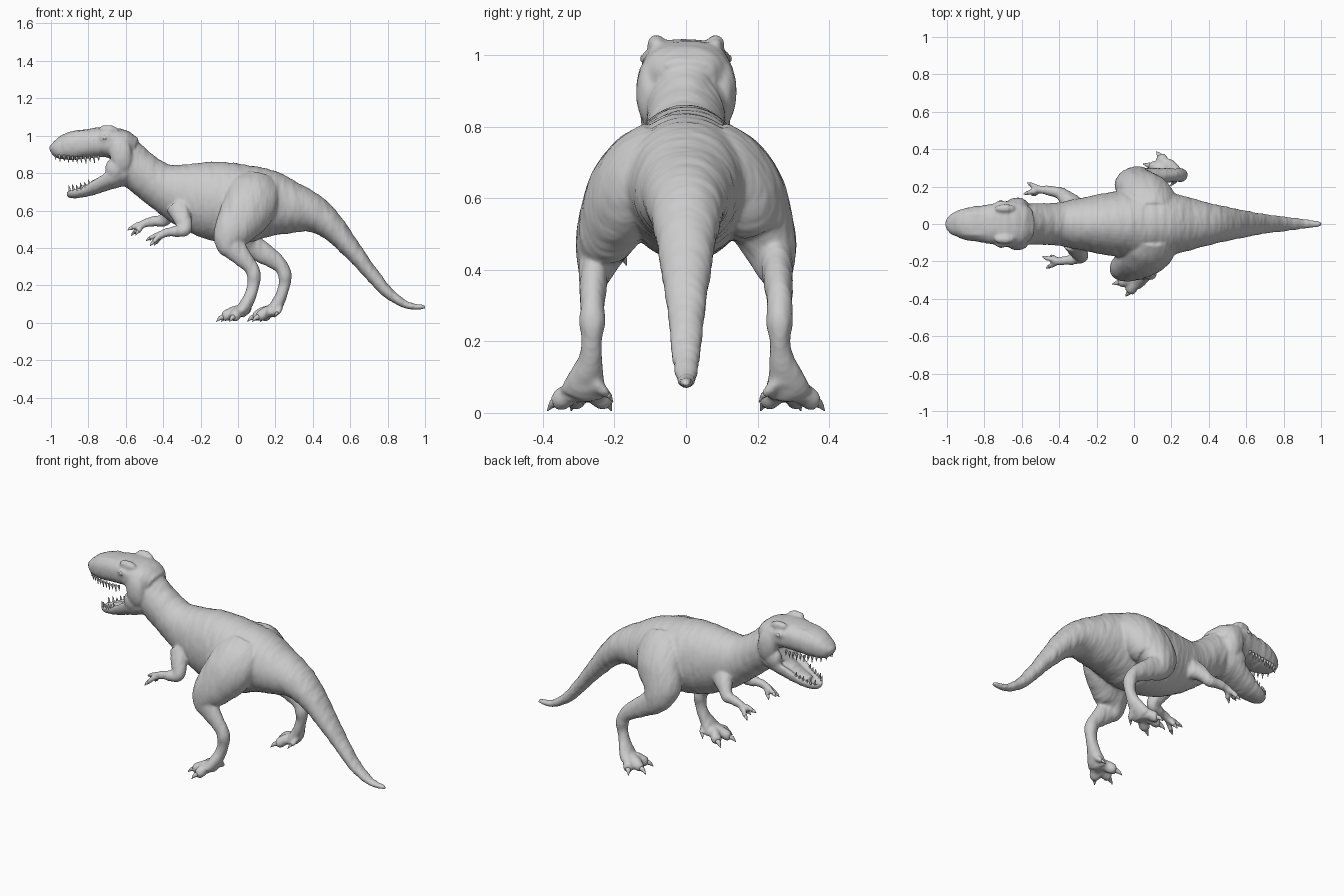
import bpy, bmesh, math
from mathutils import Vector, Matrix

if "Cube" in bpy.data.objects:
    bpy.data.objects.remove(bpy.data.objects["Cube"])


def spline(pts, steps):
    """Catmull-Rom interpolation through station tuples."""
    out = []
    n = len(pts)
    for i in range(n - 1):
        p0, p1, p2, p3 = (pts[max(i - 1, 0)], pts[i], pts[i + 1], pts[min(i + 2, n - 1)])
        for k in range(steps):
            t = k / steps
            out.append([0.5 * (2 * b + (c - a) * t + (2 * a - 5 * b + 4 * c - d) * t * t
                               + (3 * b - a - 3 * c + d) * t ** 3)
                        for a, b, c, d in zip(p0, p1, p2, p3)])
    return out + [list(pts[-1])]


def tube(bm, pts, steps=5, seg=28, n=2.0, dip=0.0):
    """Loft through (x, y, z, side radius, up radius); dip hollows the upper face."""
    st = spline(pts, steps)
    rings = []
    for i, (x, y, z, rw, rh) in enumerate(st):
        t = (Vector(st[min(i + 1, len(st) - 1)][:3]) - Vector(st[max(i - 1, 0)][:3])).normalized()
        side = Vector((0, 1, 0))
        side = (side - t * t.dot(side)).normalized()
        up = t.cross(side)
        ring = []
        for k in range(seg):
            a = 2 * math.pi * k / seg
            c, s = math.cos(a), math.sin(a)
            c = math.copysign(abs(c) ** (2 / n), c)
            s = math.copysign(abs(s) ** (2 / n), s)
            if s > 0:
                s *= 1 - dip * s * s
            ring.append(bm.verts.new(Vector((x, y, z)) + side * c * max(rw, .002) + up * s * max(rh, .002)))
        rings.append(ring)
    for a, b in zip(rings, rings[1:]):
        for k in range(seg):
            bm.faces.new((a[k], a[(k + 1) % seg], b[(k + 1) % seg], b[k]))
    bm.faces.new(rings[0])
    bm.faces.new(rings[-1])


def ball(bm, loc, r, tilt=0.0):
    m = Matrix.Translation(loc) @ Matrix.Rotation(tilt, 4, 'Y') @ Matrix.Diagonal((*r, 1))
    bmesh.ops.create_uvsphere(bm, u_segments=20, v_segments=12, radius=1, matrix=m)


def spike(bm, base, tip, r):
    """Slightly curved cone for teeth and claws."""
    b, t = Vector(base), Vector(tip)
    m = (b + t) / 2 + Vector((0, 0, .12 * (t - b).length))
    tube(bm, [(*b, r, r), (*m, r * .7, r * .7), (*t, .001, .001)], 3, 10)


def finish(bm, name):
    bmesh.ops.recalc_face_normals(bm, faces=bm.faces)
    for f in bm.faces:
        f.smooth = True
    me = bpy.data.meshes.new(name)
    bm.to_mesh(me)
    bm.free()
    ob = bpy.data.objects.new(name, me)
    bpy.context.collection.objects.link(ob)
    return ob


skin, claws, teeth, eyes = (bmesh.new() for _ in range(4))

# Neck, trunk and tail: x, z, half width, half height
spine = [(-.64, .89, .11, .115), (-.53, .812, .11, .112), (-.42, .737, .112, .122),
         (-.3, .69, .135, .165), (-.15, .657, .165, .207), (0, .637, .185, .212),
         (.15, .637, .175, .185), (.28, .615, .145, .142), (.4, .583, .112, .103),
         (.5, .513, .09, .073), (.6, .40, .07, .052), (.7, .278, .052, .039),
         (.8, .163, .039, .03), (.9, .095, .027, .019), (.98, .085, .016, .013), (1.0, .086, .011, .009)]
tube(skin, [(x, 0, z, w, h) for x, z, w, h in spine], 5, 40)

# Crest of muscle down the nape
tube(skin, [(-.63, 0, .97, .075, .05), (-.55, 0, .915, .07, .05), (-.47, 0, .85, .06, .045),
            (-.38, 0, .80, .04, .045)], 4, 20)

# Upper skull, snout first
skull = [(-1.0, .913, .022, .022), (-.975, .923, .055, .045), (-.9, .943, .083, .074), (-.8, .958, .1, .077),
         (-.7, .965, .118, .08), (-.62, .945, .122, .085), (-.56, .92, .085, .07)]
tube(skin, [(x, 0, z, w, h) for x, z, w, h in skull], 5, 32, 2.4)

# Lower jaw, hollowed on top
jaw = [(-.915, .70, .02, .02), (-.89, .70, .048, .034), (-.82, .717, .072, .045), (-.74, .758, .095, .062),
       (-.66, .80, .115, .08), (-.57, .85, .11, .09)]
tube(skin, [(x, 0, z, w, h) for x, z, w, h in jaw], 5, 32, 2.3, 1.2)

# Tongue
tube(skin, [(-.85, 0, .715, .025, .012), (-.76, 0, .742, .045, .016), (-.64, 0, .81, .05, .03)], 5, 16)

for s in (-1, 1):
    # Brow, cheek, mouth corner, snout ridge, nostril swelling and eye
    ball(skin, (-.69, s * .082, 1.03), (.055, .024, .026), .1)
    ball(skin, (-.625, s * .102, .9), (.06, .038, .095), -.15)
    ball(skin, (-.655, s * .088, .825), (.055, .038, .06), .3)
    ball(skin, (-.83, s * .05, 1.003), (.1, .02, .025), -.12)
    ball(skin, (-.95, s * .038, .955), (.03, .02, .018), -.5)
    ball(skin, (-.71, s * .105, .99), (.035, .02, .022))
    ball(eyes, (-.712, s * .12, .99), (.012, .008, .011))

    # Teeth along both jaws
    for i in range(11):
        x = -.978 + .023 * i
        y = s * .092 * math.sqrt(1 - ((x + .74) / .25) ** 2)
        z = .893 - .014 * math.sin(math.pi * i / 12)
        spike(teeth, (x, y, z + .01), (x + .004, y, z - .022 - .006 * (i % 2)), .008)
    for i in range(6):
        x = -.9 + .021 * i
        y = s * .072 * math.sqrt(1 - ((x + .73) / .19) ** 2)
        z = .715 + .4 * max(0, x + .86)
        spike(teeth, (x, y, z - .01), (x - .006, y, z + .02 + .005 * (i % 2)), .007)

    # Hind leg; the one on the far side steps backward
    def leg(p):
        x, y, z = p[:3]
        step = .165 * min(1, max(0, (.55 - z) / .22)) if s > 0 else 0
        return (x + step, s * y, z) + tuple(p[3:])
    tube(skin, [leg(p) for p in [
        (.105, .075, .78, .05, .08), (.09, .12, .71, .09, .135), (.06, .165, .62, .108, .142),
        (.0, .21, .53, .092, .12), (-.045, .237, .46, .073, .09), (-.055, .25, .405, .052, .057),
        (-.03, .255, .375, .035, .035)]], 5, 32)
    tube(skin, [leg(p) for p in [
        (-.045, .245, .46, .055, .065), (-.02, .255, .40, .044, .062), (.025, .26, .345, .038, .05),
        (.07, .262, .295, .034, .038), (.086, .262, .25, .037, .035), (.083, .263, .2, .028, .031),
        (.068, .267, .15, .034, .03), (.045, .278, .1, .05, .034), (.015, .288, .055, .066, .034)]], 5, 24)
    # Toes with claws, and the small inner toe
    for tx, ty in ((-.02, .355), (-.07, .31), (-.05, .23)):
        a, b = Vector((.025, .282, .065)), Vector((tx, ty, .034))
        m = a.lerp(b, .55) + Vector((0, 0, .008))
        tube(skin, [leg((*a, .034, .034)), leg((*m, .029, .029)), leg((*b, .028, .028)),
                    leg((*(b + (b - a) * .15), .015, .015))], 4, 16)
        d = (b - a).normalized()
        spike(claws, leg(b + d * .006), leg((b.x + d.x * .05, b.y + d.y * .04, .006)), .016)
    tube(skin, [leg((.055, .26, .09, .02, .02)), leg((.055, .235, .065, .016, .016)),
                leg((.045, .218, .05, .012, .012))], 4, 12)
    spike(claws, leg((.045, .22, .052)), leg((.03, .205, .03)), .009)

    # Small arm; the far one reaches further forward
    def arm(p):
        x, y, z = p[:3]
        k = min(1, max(0, (.62 - z) / .1)) if s > 0 else 0
        return (x - .1 * k, s * (y - .015 * k), z + .055 * k) + tuple(p[3:])
    tube(skin, [arm(p) for p in [
        (-.32, .10, .62, .05, .065), (-.30, .142, .565, .042, .05), (-.28, .172, .51, .034, .037),
        (-.30, .182, .49, .03, .031), (-.35, .193, .488, .026, .027), (-.395, .198, .478, .022, .022),
        (-.42, .2, .468, .02, .018)]], 5, 20)
    for tip in ((-.455, .228, .428), (-.472, .18, .45), (-.435, .175, .432)):
        a, b = Vector((-.4, .2, .47)), Vector(tip)
        m = a.lerp(b, .5) + Vector((0, 0, .008))
        tube(skin, [arm((*a, .017, .017)), arm((*m, .015, .015)), arm((*b, .013, .013))], 4, 12)
        d = (b - a).normalized()
        spike(claws, arm(b - d * .004), arm(b + d * .02 + Vector((0, 0, -.006))), .011)

# Fuse the skin into one surface, soften the joins, add fine vertical folds
body = finish(skin, "body_skin")
rm = body.modifiers.new("fuse", 'REMESH')
rm.mode = 'VOXEL'
rm.voxel_size = .0072
rm.use_smooth_shade = True
sm = body.modifiers.new("soften", 'SMOOTH')
sm.factor = .5
sm.iterations = 10
folds = bpy.data.objects.new("fold_direction", None)
folds.scale = (.35, 1.6, 1.4)
folds.hide_render = True
bpy.context.collection.objects.link(folds)
tex = bpy.data.textures.new("folds", 'CLOUDS')
tex.noise_scale = .09
dp = body.modifiers.new("folds", 'DISPLACE')
dp.texture = tex
dp.texture_coords = 'OBJECT'
dp.texture_coords_object = folds
dp.strength = .008
dp.mid_level = .4

finish(claws, "claws")
finish(teeth, "teeth")
finish(eyes, "eyes")
